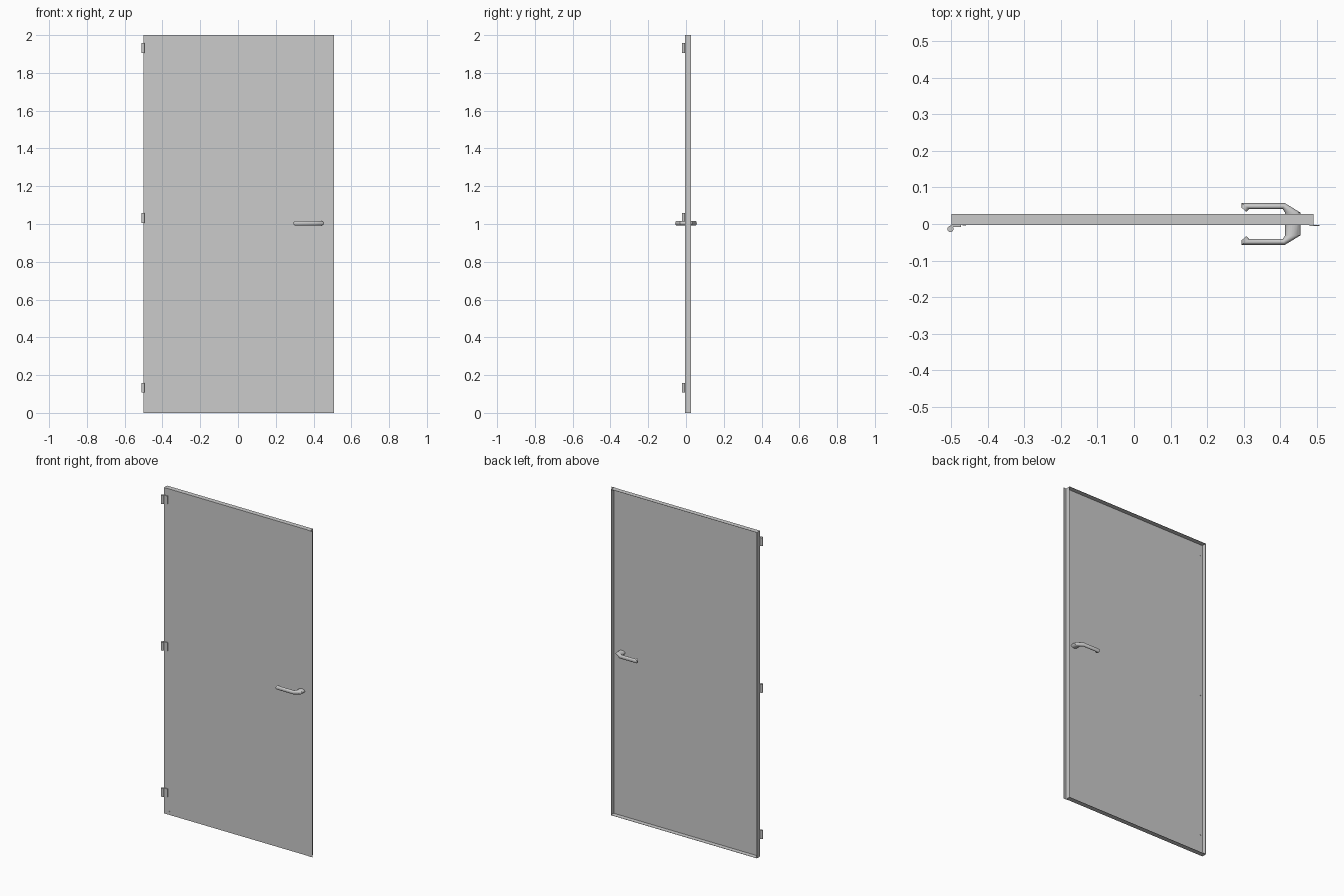
import bpy, bmesh, math
from mathutils import Vector, Matrix

if "Cube" in bpy.data.objects:
    bpy.data.objects.remove(bpy.data.objects["Cube"])

FRONT, BACK = -0.003, 0.027   # y of the door skin and of the flange edges
SHEET = 0.002


def finish(bm, name, smooth=False):
    bmesh.ops.recalc_face_normals(bm, faces=bm.faces)
    me = bpy.data.meshes.new(name)
    bm.to_mesh(me)
    bm.free()
    ob = bpy.data.objects.new(name, me)
    bpy.context.collection.objects.link(ob)
    if smooth:
        bpy.ops.object.select_all(action='DESELECT')
        bpy.context.view_layer.objects.active = ob
        ob.select_set(True)
        bpy.ops.object.shade_smooth_by_angle(angle=math.radians(35))
    return ob


def add_box(bm, lo, hi):
    lo, hi = Vector(lo), Vector(hi)
    m = Matrix.Translation((lo + hi) / 2) @ Matrix.Diagonal((*(hi - lo), 1))
    bmesh.ops.create_cube(bm, size=1, matrix=m)


def add_cylinder(bm, centre, r, depth, along_y=False, sides=20):
    rot = Matrix.Rotation(math.pi / 2, 4, 'X') if along_y else Matrix()
    bmesh.ops.create_cone(bm, cap_ends=True, segments=sides, radius1=r, radius2=r,
                          depth=depth, matrix=Matrix.Translation(centre) @ rot)


# Door leaf: folded sheet tray, open at the back
bm = bmesh.new()
add_box(bm, (-0.5, FRONT, 0), (0.492, BACK, 2))
bm.normal_update()
back = max(bm.faces, key=lambda f: f.normal.y)
bmesh.ops.inset_individual(bm, faces=[back], thickness=SHEET)
pocket = bmesh.ops.extrude_discrete_faces(bm, faces=[back])['faces'][0]
bmesh.ops.translate(bm, verts=pocket.verts, vec=(0, FRONT + SHEET - BACK, 0))
finish(bm, "door_leaf")

# Closing strip that overlaps the frame on the lock side
bm = bmesh.new()
add_box(bm, (0.48, FRONT - SHEET, 0), (0.508, FRONT, 2))
finish(bm, "closing_strip")

# Hinges: barrel, leaf plate and the bolt end showing at the back
for label, z in (("lower", 0.133), ("middle", 1.031), ("upper", 1.931)):
    bm = bmesh.new()
    add_cylinder(bm, (-0.5025, -0.0135, z), 0.0085, 0.052)
    add_box(bm, (-0.5025, -0.0085, z - 0.025), (-0.473, FRONT, z + 0.025))
    add_cylinder(bm, (-0.484, FRONT + SHEET + 0.001, z), 0.004, 0.003, True, 12)
    finish(bm, label + "_hinge", True)

# Small rivet at the bottom corner
bm = bmesh.new()
add_cylinder(bm, (-0.465, FRONT, 0.018), 0.005, 0.002, True, 12)
finish(bm, "corner_rivet", True)

# Lever handle: elliptical sections given as outer and inner (x, y) points
half = [((0.294, 0.045), (0.308, 0.033)),
        ((0.294, 0.057), (0.316, 0.041)),
        ((0.413, 0.057), (0.407, 0.041)),
        ((0.456, 0.031), (0.414, 0.031))]
mirror = [tuple((x, -y) for x, y in s) for s in reversed(half)]
SIDES = 20
bm = bmesh.new()
rings = []
for outer, inner in half + mirror:
    o, i = Vector((*outer, 1.004)), Vector((*inner, 1.004))
    mid, rad = (o + i) / 2, (o - i) / 2
    angles = [2 * math.pi * k / SIDES for k in range(SIDES)]
    rings.append([bm.verts.new(mid + rad * math.cos(a) + Vector((0, 0, 0.012 * math.sin(a))))
                  for a in angles])
for a, b in zip(rings, rings[1:]):
    for k in range(SIDES):
        n = (k + 1) % SIDES
        bm.faces.new((a[k], a[n], b[n], b[k]))
bm.faces.new(rings[0])
bm.faces.new(rings[-1])
finish(bm, "lever_handle", True)
